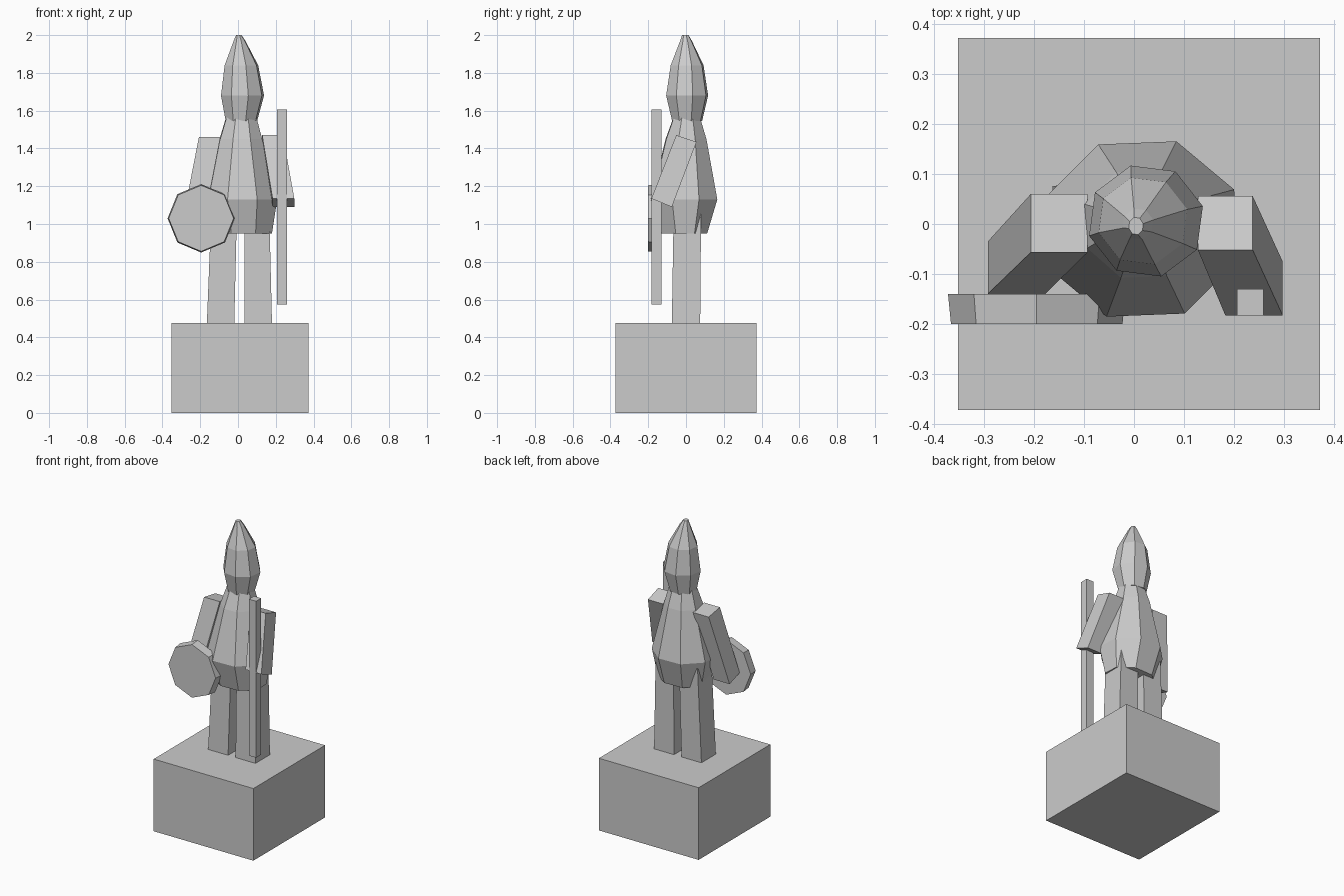
import bpy, bmesh, math

if "Cube" in bpy.data.objects:
    bpy.data.objects.remove(bpy.data.objects["Cube"])

stone = bpy.data.materials.new("stone_grey")
stone.diffuse_color = (0.6, 0.6, 0.6, 1)
stone.use_nodes = True
stone.node_tree.nodes["Principled BSDF"].inputs["Base Color"].default_value = stone.diffuse_color


def loft(name, rings):
    """Closed flat-shaded skin through rings of equal point count."""
    bm = bmesh.new()
    loops = [[bm.verts.new(p) for p in ring] for ring in rings]
    n = len(loops[0])
    for a, b in zip(loops, loops[1:]):
        for i in range(n):
            j = (i + 1) % n
            bm.faces.new((a[i], a[j], b[j], b[i]))
    bm.faces.new(loops[0][::-1])
    bm.faces.new(loops[-1])
    bmesh.ops.recalc_face_normals(bm, faces=bm.faces)
    mesh = bpy.data.meshes.new(name)
    bm.to_mesh(mesh)
    bm.free()
    mesh.materials.append(stone)
    obj = bpy.data.objects.new(name, mesh)
    bpy.context.collection.objects.link(obj)
    return obj


def quad(x0, x1, y0, y1, z, z_back=None):
    """Rectangle ring, optionally sloping from front to back."""
    zb = z if z_back is None else z_back
    return [(x0, y0, z), (x1, y0, z), (x1, y1, zb), (x0, y1, zb)]


def octagon(cx, cy, z, rx, ry, turn):
    angles = [math.radians(turn + 45 * i) for i in range(8)]
    return [(cx + rx * math.cos(a), cy + ry * math.sin(a), z) for a in angles]


# Plinth
loft("plinth", [quad(-0.353, 0.373, -0.373, 0.373, 0),
                quad(-0.353, 0.373, -0.373, 0.373, 0.475)])

# Legs, tapering slightly upward into the tunic
loft("left_leg", [quad(-0.165, -0.02, -0.075, 0.075, 0.47),
                  quad(-0.14, -0.005, -0.065, 0.08, 1.09)])
loft("right_leg", [quad(0.035, 0.18, -0.075, 0.075, 0.47),
                   quad(0.035, 0.165, -0.065, 0.08, 1.09)])

# Tunic: flared skirt narrowing to the collar
loft("tunic", [octagon(*r, 25) for r in (
    (0.022, -0.01, 0.95, 0.168, 0.130),
    (0.015, -0.01, 1.13, 0.205, 0.187),
    (0.015, 0.00, 1.45, 0.120, 0.115),
    (0.018, 0.005, 1.60, 0.075, 0.062))])

# Head with pointed helmet
loft("helmet_head", [octagon(*r, 15) for r in (
    (0.018, 0.006, 1.545, 0.086, 0.082),
    (0.024, 0.006, 1.68, 0.118, 0.115),
    (0.018, 0.006, 1.84, 0.092, 0.090),
    (0.008, 0.000, 1.97, 0.032, 0.032),
    (0.004, -0.004, 2.00, 0.015, 0.018))])

# Arms: blocks swung forward and outward
loft("right_arm", [quad(0.183, 0.298, -0.183, -0.075, 1.135, 1.09),
                   quad(0.128, 0.238, -0.052, 0.056, 1.47, 1.435)])
loft("left_arm", [quad(-0.293, -0.178, -0.14, -0.035, 1.02, 0.985),
                  quad(-0.207, -0.093, -0.057, 0.06, 1.46, 1.44)])

# Round shield: eight-sided disc facing the front
def shield_ring(y, r):
    return [(x, y, z) for x, z, _ in octagon(-0.195, 1.03, 0, r, r + 0.003, 0)]

loft("shield", [shield_ring(-0.2, 0.172), shield_ring(-0.14, 0.178)])

# Spear shaft
loft("spear", [quad(0.207, 0.26, -0.183, -0.13, 0.575),
               quad(0.207, 0.26, -0.183, -0.13, 1.605)])
